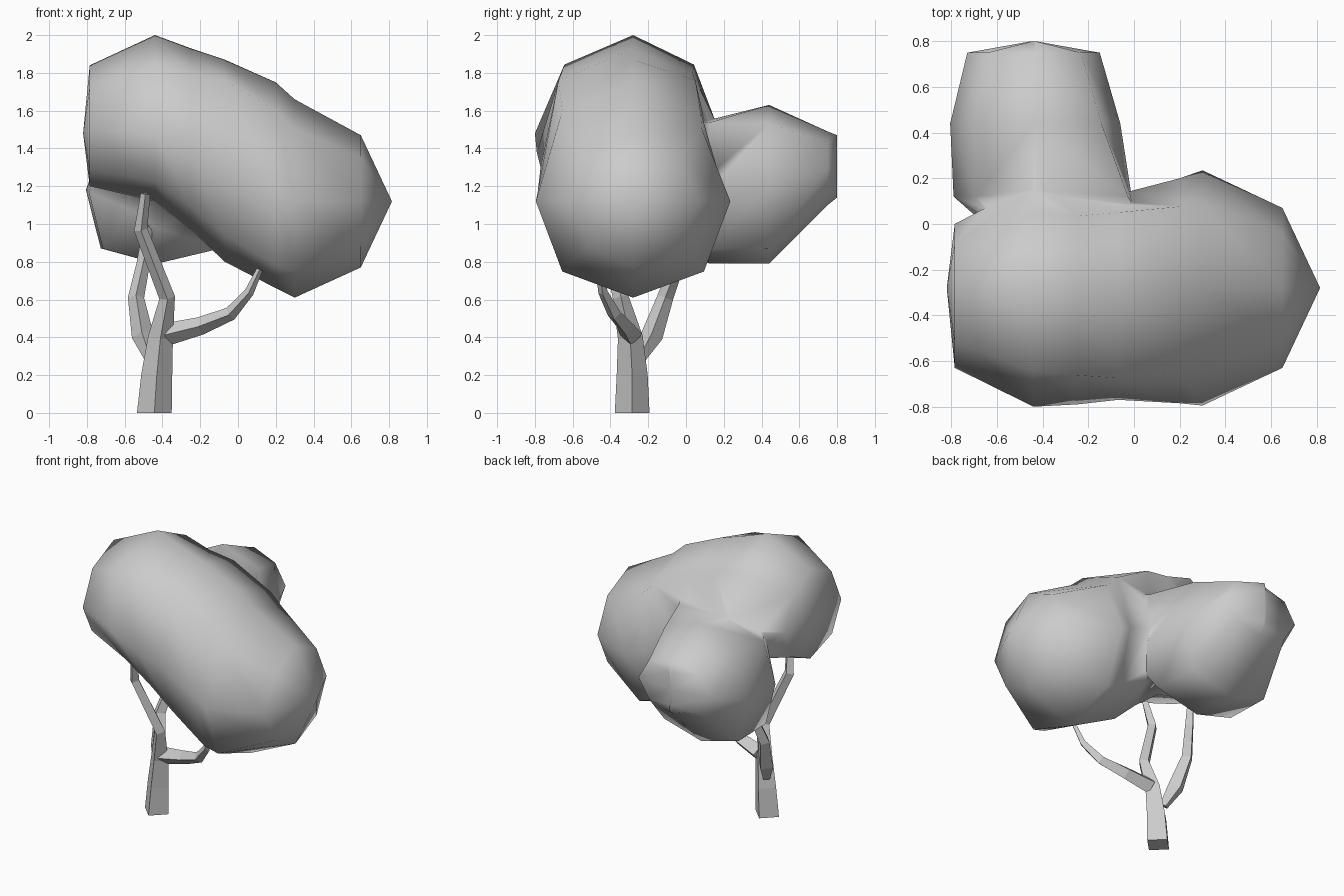
import bpy, bmesh, math
from mathutils import Vector

if "Cube" in bpy.data.objects:
    bpy.data.objects.remove(bpy.data.objects["Cube"])


def loft(name, rings):
    """Skin a list of equal-length point rings and cap both ends."""
    bm = bmesh.new()
    rows = [[bm.verts.new(p) for p in r] for r in rings]
    n = len(rows[0])
    for a, b in zip(rows, rows[1:]):
        for i in range(n):
            j = (i + 1) % n
            bm.faces.new((a[i], a[j], b[j], b[i]))
    bm.faces.new(rows[0])
    bm.faces.new(rows[-1])
    bmesh.ops.remove_doubles(bm, verts=bm.verts[:], dist=0.004)
    bmesh.ops.recalc_face_normals(bm, faces=bm.faces[:])
    me = bpy.data.meshes.new(name)
    bm.to_mesh(me)
    bm.free()
    ob = bpy.data.objects.new(name, me)
    bpy.context.collection.objects.link(ob)
    return ob


def octagon(centre, lo, hi, low, top, k_top, k_low, k_right=None):
    """Lopsided octagon (side, height); the k factors push its diagonals out."""
    s, z = centre
    d = math.sqrt(0.5)
    pts = []
    for cs, sn, on in ((1, 0, 0), (d, d, 1), (0, 1, 0), (-d, d, 1),
                       (-1, 0, 0), (-d, -d, 1), (0, -1, 0), (d, -d, 1)):
        k = (k_top if sn > 0 else k_low) if on else 1
        if on and k_right and cs > 0 and sn > 0:
            k = k_right
        rs = hi - s if cs > 0 else s - lo
        rz = top - z if sn > 0 else z - low
        pts.append((s + cs * rs * k, z + sn * rz * k))
    return pts


def limb(name, path):
    """Four-sided tapering limb along (x, y, z, radius) points."""
    pts = [Vector(p[:3]) for p in path]
    rings = []
    for i, p in enumerate(path):
        t = (pts[min(i + 1, len(pts) - 1)] - pts[max(i - 1, 0)]).normalized()
        if p[2] == 0:
            t = Vector((0, 0, 1))
        u = Vector((0, 1, 0)).cross(t).normalized()
        v = t.cross(u)
        rings.append([pts[i] + d * p[3] for d in (u, v, -u, -v)])
    return loft(name, rings)


# Main foliage along x: x, centre z, front y, back y, low z, top z, diagonals
main = [(-0.82, 1.48, -0.28, -0.28, 1.48, 1.48, 1, 1),
        (-0.785, 1.49, -0.63, 0.00, 1.20, 1.84, 0.97, 1),
        (-0.44, 1.48, -0.80, 0.18, 1.12, 2.00, 0.99, 1),
        (-0.25, 1.38, -0.79, 0.14, 0.97, 1.93, 1.06, 1),
        (-0.07, 1.30, -0.77, 0.13, 0.80, 1.87, 1.14, 1.02),
        (0.20, 1.17, -0.785, 0.20, 0.66, 1.75, 1.05, 1.08),
        (0.30, 1.12, -0.795, 0.235, 0.61, 1.66, 1.0, 1.03),
        (0.65, 1.12, -0.63, 0.07, 0.77, 1.47, 0.96, 0.96),
        (0.815, 1.12, -0.28, -0.28, 1.12, 1.12, 1, 1)]
foliage = loft("foliage", [[(r[0], y, z) for y, z in octagon((-0.28, r[1]), *r[2:])]
                           for r in main])

# Rear lobe along y: y, centre z, left x, right x, low z, top z, diagonals
rear = [(-0.25, 1.40, -0.44, -0.42, 1.39, 1.41, 1, 1),
        (-0.03, 1.30, -0.62, 0.08, 0.98, 1.60, 1.1, 1, 1.3),
        (0.12, 1.17, -0.79, -0.01, 0.79, 1.55, 1.05, 1.12, 1.36),
        (0.44, 1.18, -0.805, -0.06, 0.79, 1.63, 1, 1.12, 1.1),
        (0.75, 1.29, -0.73, -0.15, 1.10, 1.49, 1, 1),
        (0.80, 1.30, -0.45, -0.43, 1.14, 1.47, 1, 1)]
lobe = loft("rear_foliage", [[(x, r[0], z) for x, z in octagon((-0.43, r[1]), *r[2:])]
                             for r in rear])

# Fuse the lobes into one canopy
mod = foliage.modifiers.new("fuse", 'BOOLEAN')
mod.operation = 'UNION'
mod.solver = 'EXACT'
mod.object = lobe
bpy.context.view_layer.objects.active = foliage
foliage.select_set(True)
bpy.ops.object.modifier_apply(modifier=mod.name)
bpy.data.objects.remove(lobe)
for f in foliage.data.polygons:
    f.use_smooth = True

# Trunk and its two side branches
limb("trunk", [(-0.443, -0.285, 0, 0.092), (-0.43, -0.285, 0.2, 0.082),
               (-0.41, -0.295, 0.4, 0.066), (-0.375, -0.345, 0.61, 0.042),
               (-0.515, -0.43, 0.97, 0.036), (-0.49, -0.47, 1.16, 0.026)])
limb("right_branch", [(-0.38, -0.29, 0.415, 0.06), (-0.20, -0.32, 0.46, 0.048),
                      (-0.04, -0.38, 0.525, 0.037), (0.06, -0.44, 0.64, 0.025),
                      (0.115, -0.46, 0.76, 0.017)])
limb("rear_branch", [(-0.46, -0.25, 0.28, 0.03), (-0.505, -0.18, 0.41, 0.058),
                     (-0.54, -0.11, 0.61, 0.043), (-0.50, -0.04, 0.80, 0.035),
                     (-0.47, 0.02, 1.05, 0.022)])
